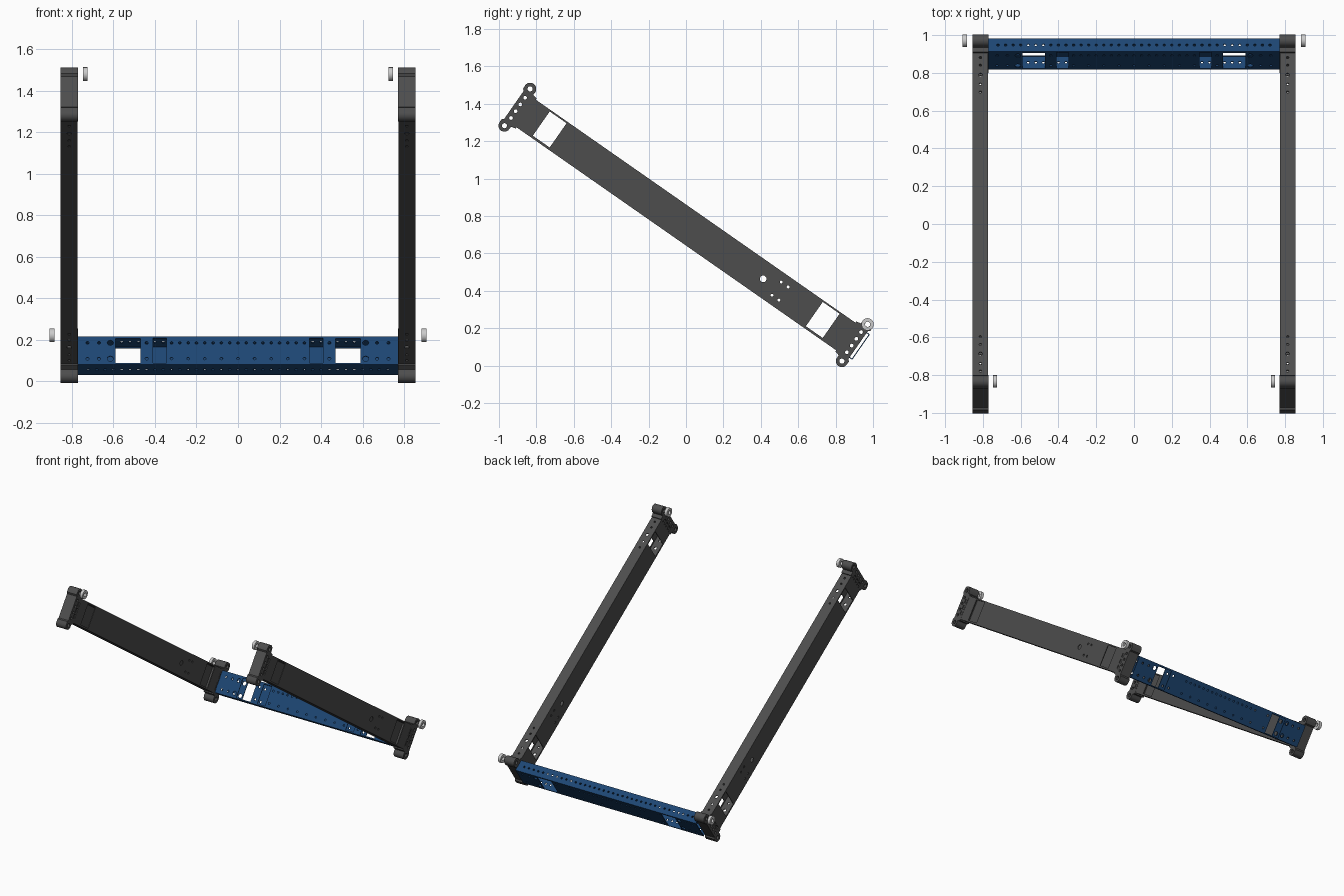
import bpy, bmesh
from math import radians, cos, sin, pi
from mathutils import Matrix, Vector

if "Cube" in bpy.data.objects:
    bpy.data.objects.remove(bpy.data.objects["Cube"])

# Everything is built level (x across, y along the rails, z thickness), then tilted
TILT = Matrix.Translation((0, 0, 0.752)) @ Matrix.Rotation(radians(-34.9), 4, 'X')
RAIL_X, RAIL_W, RAIL_H = 0.813, 0.041, 0.09
BAR_Y, BAR_D, BAR_H = 1.098, 0.043, 0.083
AX = {'x': Matrix.Rotation(pi / 2, 4, 'Y'), 'y': Matrix.Rotation(pi / 2, 4, 'X'),
      'z': Matrix.Identity(4)}


def material(name, rgb):
    m = bpy.data.materials.new(name)
    m.diffuse_color = (*rgb, 1)
    m.use_nodes = True
    m.node_tree.nodes["Principled BSDF"].inputs["Base Color"].default_value = m.diffuse_color
    return m


DARK = material("dark_steel", (0.075, 0.075, 0.075))
BLUE = material("blue_paint", (0.012, 0.06, 0.17))


def make(name, bm, mat=None):
    bmesh.ops.recalc_face_normals(bm, faces=bm.faces)
    me = bpy.data.meshes.new(name)
    bm.to_mesh(me)
    bm.free()
    ob = bpy.data.objects.new(name, me)
    bpy.context.collection.objects.link(ob)
    if mat:
        me.materials.append(mat)
    return ob


def activate(ob):
    bpy.ops.object.select_all(action='DESELECT')
    ob.select_set(True)
    bpy.context.view_layer.objects.active = ob


def add_box(bm, c, size):
    bmesh.ops.create_cube(bm, size=1, matrix=Matrix.Translation(c) @ Matrix.Diagonal((*size, 1)))


def add_hole(bm, c, axis, r, depth=0.018, n=12):
    bmesh.ops.create_cone(bm, cap_ends=True, segments=n, radius1=r, radius2=r, depth=depth,
                          matrix=Matrix.Translation(c) @ AX[axis])


def ring_tube(outer, inner, place, a, b):
    """Hollow extrusion between a and b; place(u, v, w) gives the point."""
    bm = bmesh.new()
    n = len(outer)
    L = [[bm.verts.new(place(u, v, w)) for u, v in loop]
         for loop, w in ((outer, a), (outer, b), (inner, b), (inner, a))]
    for k in range(4):
        p, q = L[k], L[(k + 1) % 4]
        for i in range(n):
            j = (i + 1) % n
            bm.faces.new((p[i], p[j], q[j], q[i]))
    return bm


def rect(u, v):
    return [(-u, -v), (u, -v), (u, v), (-u, v)]


def cut(ob, bm):
    cutter = make("cutter", bm)
    cutter.hide_render = True
    mod = ob.modifiers.new("cut", 'BOOLEAN')
    mod.operation, mod.solver, mod.object = 'DIFFERENCE', 'EXACT', cutter
    activate(ob)
    bpy.ops.object.modifier_apply(modifier=mod.name)
    bpy.data.objects.remove(cutter)


def finish(ob, smooth=False):
    ob.matrix_world = TILT @ ob.matrix_world
    if smooth:
        activate(ob)
        bpy.ops.object.shade_smooth_by_angle(angle=radians(35))


def circle(r, n=24):
    return [(r * cos(2 * pi * i / n), r * sin(2 * pi * i / n)) for i in range(n)]


def cap_profile():
    """Outline of the end block: stepped body with a round boss at each end."""
    half = [(1.042, 0.098), (1.068, 0.104)]
    half += [(1.1 + 0.032 * cos(a), 0.12 + 0.032 * sin(a))
             for a in (pi - pi * i / 10 for i in range(11))]
    half += [(1.132, 0.1), (1.122, 0.09)]
    return half + [(y, -z) for y, z in reversed(half)]


for side, sx in (("right", 1), ("left", -1)):
    cx = sx * RAIL_X

    # Side rail: thin rectangular tube with windows and bolt holes
    bm = ring_tube(rect(RAIL_W, RAIL_H), rect(RAIL_W - 0.006, RAIL_H - 0.006),
                   lambda u, v, w: (cx + u, w, v), -1.05, 1.05)
    rail = make(side + "_rail", bm, DARK)
    c = bmesh.new()
    for wall in (-1, 1):
        wx = cx + wall * RAIL_W
        for e in (-1, 1):
            add_box(c, (wx, e * 0.89, 0.002), (0.018, 0.11, 0.158))
            for y in (0.79, 0.84, 0.90, 0.963, 1.012):
                add_hole(c, (cx, e * y, wall * RAIL_H), 'z', 0.011 if y == 0.90 else 0.007, 0.014)
        add_hole(c, (wx, 0.503, 0), 'x', 0.018, n=16)
        for y in (0.592, 0.637):
            for z in (-0.045, 0.041):
                add_hole(c, (wx, y, z), 'x', 0.008)
    cut(rail, c)
    finish(rail)

    # End blocks on both ends, with pin holes
    for end, sy in (("upper", -1), ("lower", 1)):
        prof = cap_profile()
        bm = bmesh.new()
        f = bm.faces.new([bm.verts.new((cx - 0.042, sy * y, z)) for y, z in prof])
        ext = bmesh.ops.extrude_face_region(bm, geom=[f])
        bmesh.ops.translate(bm, vec=(0.084, 0, 0),
                            verts=[v for v in ext['geom'] if isinstance(v, bmesh.types.BMVert)])
        cap = make(f"{side}_{end}_end_block", bm, DARK)
        c = bmesh.new()
        for z in (-0.066, -0.022, 0.022, 0.066):
            add_hole(c, (cx, sy * 1.095, z), 'x', 0.010, 0.2)
        for z in (-0.12, 0.12):
            add_hole(c, (cx, sy * 1.1, z), 'x', 0.014, 0.2)
        cut(cap, c)
        # Shallow recesses on both side faces
        c = bmesh.new()
        for wall in (-1, 1):
            for z in (-0.044, 0, 0.044):
                add_box(c, (cx + wall * 0.042, sy * 1.062, z), (0.012, 0.022, 0.03))
        cut(cap, c)
        finish(cap, True)

        # Roller ring beside the upper boss: inside at the top, outside at the bottom
        rx = sx * (0.736 if sy < 0 else 0.896)
        bm = ring_tube(circle(0.033), circle(0.014),
                       lambda u, v, w: (w, sy * 1.1 + u, 0.12 + v), rx - 0.011, rx + 0.011)
        finish(make(f"{side}_{end}_roller", bm), True)

# Blue crossbar: hollow tube between the lower end blocks
bm = ring_tube(rect(BAR_D, BAR_H), rect(BAR_D - 0.005, BAR_H - 0.005),
               lambda u, v, w: (w, BAR_Y + u, v), -0.772, 0.772)
bar = make("crossbar", bm, BLUE)
c = bmesh.new()
for wall in (-1, 1):
    wy = BAR_Y + wall * BAR_D
    for i in range(-18, 19):
        add_hole(c, (i * 0.04, BAR_Y, wall * BAR_H), 'z', 0.007, 0.014, 10)
    for i in range(-8, 9):
        add_hole(c, (i * 0.04, wy, 0.045), 'y', 0.007, n=10)
        if i % 2 == 0:
            add_hole(c, (i * 0.04, wy, -0.048), 'y', 0.007, n=10)
    for sx in (-1, 1):
        add_box(c, (sx * 0.53, wy, -0.002), (0.12, 0.018, 0.146))
        if wall < 0:
            add_box(c, (sx * 0.378, wy, 0), (0.065, 0.018, 0.146))
        for z in (-0.048, 0.045):
            add_hole(c, (sx * 0.615, wy, z), 'y', 0.015)
            for x in (0.44, 0.67, 0.725):
                add_hole(c, (sx * x, wy, z), 'y', 0.008, n=10)
cut(bar, c)
finish(bar)
